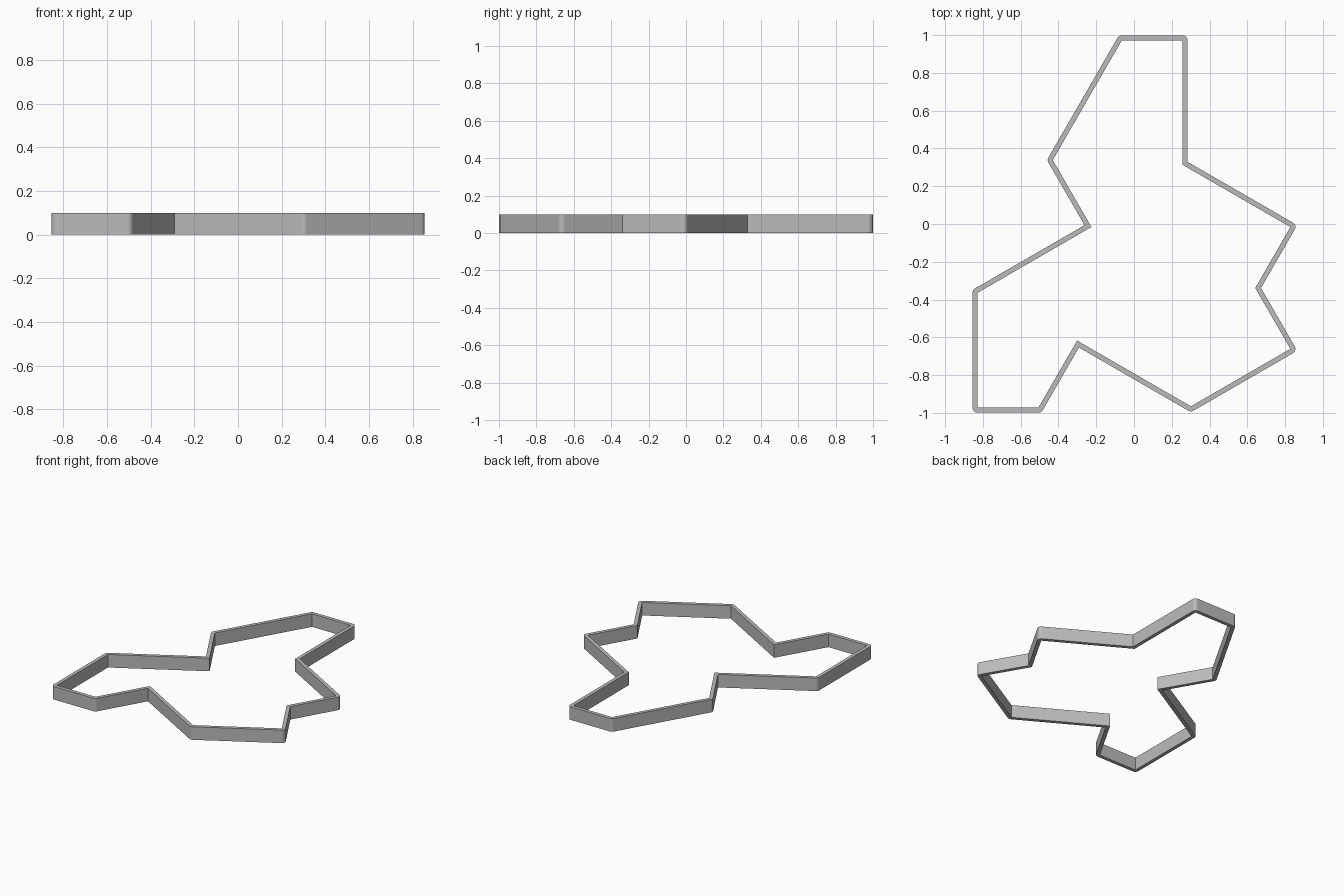
import bpy
import bmesh
from math import sin, cos, radians, sqrt
from mathutils import Vector

cube = bpy.data.objects.get("Cube")
if cube:
    bpy.data.objects.remove(cube, do_unlink=True)

SHORT = 0.391            # short side of the tile outline
LONG = SHORT * sqrt(3)
INSET = 0.044            # clearance inside the exact tile
WALL = 0.027
HEIGHT = 0.098
ARC_STEPS = 6

# Heading in degrees and length of each side, anticlockwise from the front left
SIDES = [(0, SHORT), (60, SHORT), (-30, LONG), (30, LONG), (120, SHORT),
         (60, SHORT), (150, LONG), (90, LONG), (180, SHORT),
         (240, 2 * SHORT), (300, SHORT), (210, LONG), (270, LONG)]


def outward(angle):
    return Vector((sin(radians(angle)), -cos(radians(angle))))


def miter(angle_in, angle_out):
    a, b = outward(angle_in), outward(angle_out)
    return (a + b) / (1 + a.dot(b))


# Inner corners, and the outer points that wrap each of them
inner, outer = [], []
point = Vector((0, 0))
for i, (heading, length) in enumerate(SIDES):
    before = SIDES[i - 1][0]
    turn = (heading - before + 180) % 360 - 180
    corner = point - miter(before, heading) * INSET
    inner.append(corner)
    if turn > 0:
        outer.append([corner + outward(before + turn * k / ARC_STEPS) * WALL
                      for k in range(ARC_STEPS + 1)])
    else:
        outer.append([corner + miter(before, heading) * WALL])
    point = point + Vector((cos(radians(heading)), sin(radians(heading)))) * length

# Centre the outline
rim = [p for arc in outer for p in arc]
centre = Vector([(min(p[k] for p in rim) + max(p[k] for p in rim)) / 2 for k in (0, 1)])

# Flat ring: one face per side, one fan per rounded corner, then raise it
bm = bmesh.new()


def vert(p):
    return bm.verts.new((p - centre).to_3d())


inner_v = [vert(p) for p in inner]
outer_v = [[vert(p) for p in arc] for arc in outer]
for i in range(len(SIDES)):
    j = (i + 1) % len(SIDES)
    bm.faces.new((inner_v[i], outer_v[i][-1], outer_v[j][0], inner_v[j]))
    if len(outer_v[i]) > 1:
        bm.faces.new([inner_v[i]] + outer_v[i])
raised = bmesh.ops.extrude_face_region(bm, geom=bm.faces[:], use_keep_orig=True)
top = [g for g in raised["geom"] if isinstance(g, bmesh.types.BMVert)]
bmesh.ops.translate(bm, verts=top, vec=(0, 0, HEIGHT))
bmesh.ops.recalc_face_normals(bm, faces=bm.faces[:])

mesh = bpy.data.meshes.new("outline_wall")
bm.to_mesh(mesh)
bm.free()
wall = bpy.data.objects.new("outline_wall", mesh)
bpy.context.collection.objects.link(wall)

# Plain grey
grey = bpy.data.materials.new("plain_grey")
grey.use_nodes = True
colour = (0.5, 0.5, 0.5, 1)
grey.diffuse_color = colour
grey.node_tree.nodes["Principled BSDF"].inputs["Base Color"].default_value = colour
mesh.materials.append(grey)
